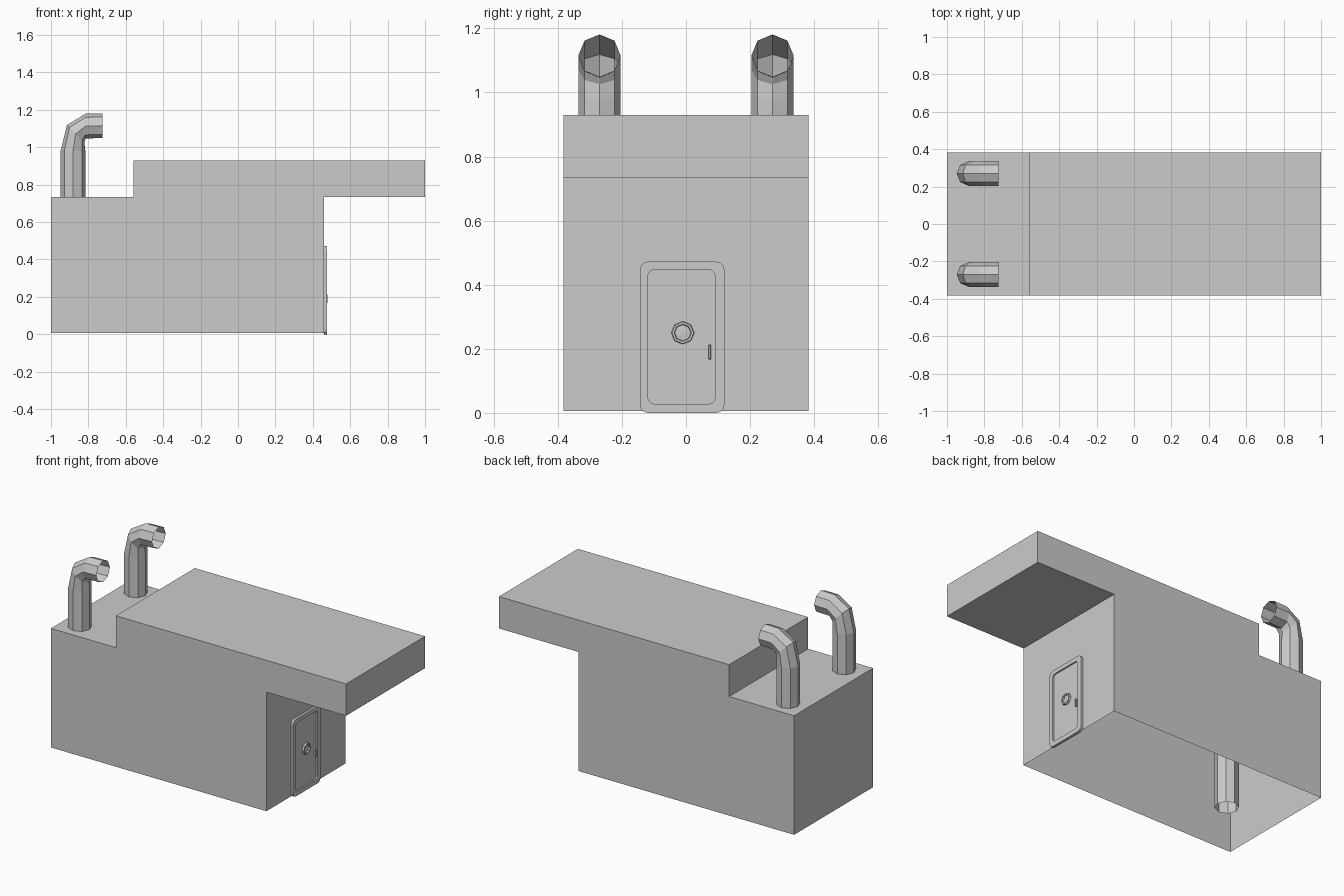
import bpy, bmesh
from math import sin, cos, pi
from mathutils import Vector

cube = bpy.data.objects.get("Cube")
if cube:
    bpy.data.objects.remove(cube, do_unlink=True)

GREY = (0.6, 0.6, 0.6, 1)
grey = bpy.data.materials.new("plain_grey")
grey.use_nodes = True
grey.diffuse_color = GREY
grey.node_tree.nodes["Principled BSDF"].inputs["Base Color"].default_value = GREY


def finish(name, bm):
    mesh = bpy.data.meshes.new(name)
    bm.to_mesh(mesh)
    bm.free()
    mesh.materials.append(grey)
    obj = bpy.data.objects.new(name, mesh)
    bpy.context.collection.objects.link(obj)
    return obj


def loft(bm, rings, closed=False):
    """Join successive vertex rings with quads."""
    pairs = list(zip(rings, rings[1:]))
    if closed:
        pairs.append((rings[-1], rings[0]))
    for a, b in pairs:
        n = len(a)
        for i in range(n):
            j = (i + 1) % n
            bm.faces.new((a[i], a[j], b[j], b[i]))


# Building shell: stepped side profile, open underneath
profile = [(-1, 0.006), (0.46, 0.006), (0.46, 0.735), (1, 0.735),
           (1, 0.93), (-0.56, 0.93), (-0.56, 0.735), (-1, 0.735)]
bm = bmesh.new()
front = [bm.verts.new((x, -0.382, z)) for x, z in profile]
back = [bm.verts.new((x, 0.382, z)) for x, z in profile]
bm.faces.new(front)
bm.faces.new(back[::-1])
for i in range(1, len(profile)):
    j = (i + 1) % len(profile)
    bm.faces.new((front[j], front[i], back[i], back[j]))
finish("building_shell", bm)

# Vent pipes: open octagonal tubes, bent towards the door end
R = 0.066
bend = [(-0.882, 0.19, 0), (-0.882, 0.98, 0), (-0.868, 1.072, pi / 4),
        (-0.815, 1.113, pi / 2), (-0.725, 1.115, pi / 2)]
for name, y in (("right_vent_pipe", -0.27), ("left_vent_pipe", 0.27)):
    bm = bmesh.new()
    rings = []
    for x, z, tilt in bend:
        ring = []
        for k in range(8):
            a = k * pi / 4
            u = R * cos(a)
            ring.append(bm.verts.new((x + u * cos(tilt), y + R * sin(a), z - u * sin(tilt))))
        rings.append(ring)
    loft(bm, rings)
    finish(name, bm)


# Door: rounded frame around a sunken panel
def rounded_ring(bm, x, y0, y1, z0, z1, r):
    ring = []
    corners = [(y1 - r, z1 - r), (y0 + r, z1 - r), (y0 + r, z0 + r), (y1 - r, z0 + r)]
    for q, (cy, cz) in enumerate(corners):
        for s in range(4):
            a = (q + s / 3) * pi / 2
            ring.append(bm.verts.new((x, cy + r * cos(a), cz + r * sin(a))))
    return ring


bm = bmesh.new()
outer = (-0.144, 0.12, 0, 0.472, 0.025)
inner = (-0.119, 0.091, 0.028, 0.447, 0.02)
rings = [rounded_ring(bm, 0.459, *outer), rounded_ring(bm, 0.475, *outer),
         rounded_ring(bm, 0.475, *inner), rounded_ring(bm, 0.466, *inner)]
loft(bm, rings)
bm.faces.new(rings[-1])
finish("door", bm)

# Porthole: octagonal rim with a shallow pane split by a cross
bm = bmesh.new()
rings = []
for x, r in ((0.465, 0.036), (0.477, 0.034), (0.477, 0.027), (0.468, 0.025)):
    rings.append([bm.verts.new((x, -0.01 + r * cos(k * pi / 4), 0.25 + r * sin(k * pi / 4)))
                  for k in range(8)])
loft(bm, rings)
centre = bm.verts.new((0.470, -0.01, 0.25))
pane = rings[-1]
for k in range(1, 8, 2):
    bm.faces.new((pane[k], pane[(k + 1) % 8], pane[(k + 2) % 8], centre))
finish("porthole", bm)

# Door handle: slim upright grip
bm = bmesh.new()
bmesh.ops.create_cube(bm, size=1)
bmesh.ops.scale(bm, vec=Vector((0.013, 0.008, 0.046)), verts=bm.verts)
bmesh.ops.translate(bm, vec=Vector((0.472, 0.074, 0.19)), verts=bm.verts)
bmesh.ops.bevel(bm, geom=bm.edges[:], offset=0.002, segments=1, affect='EDGES')
finish("door_handle", bm)
